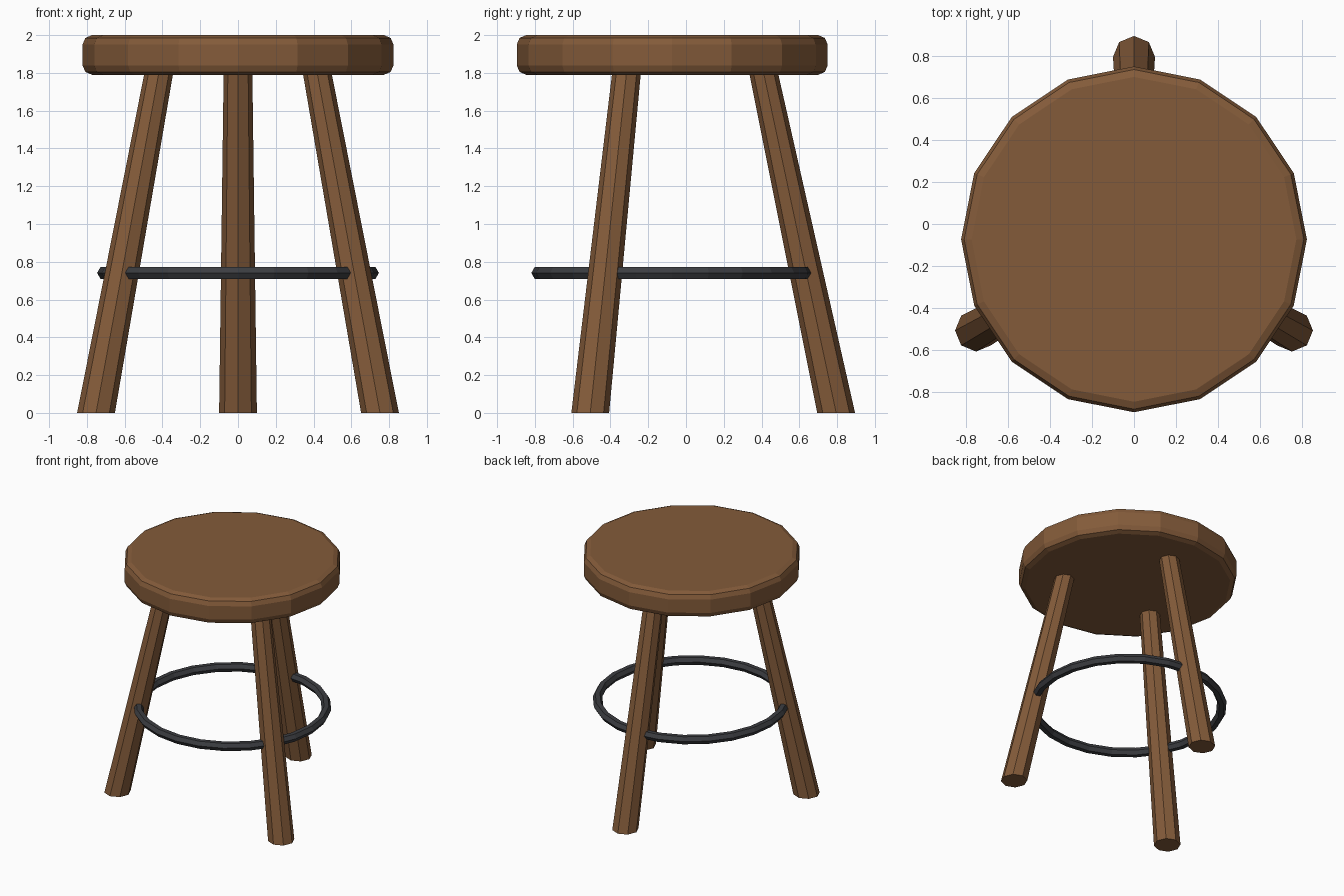
import bpy
from math import cos, sin, pi, radians

if "Cube" in bpy.data.objects:
    bpy.data.objects.remove(bpy.data.objects["Cube"])

CY = -0.073  # y of the stool's axis


def material(name, rgb):
    m = bpy.data.materials.new(name)
    m.diffuse_color = (*rgb, 1)
    m.use_nodes = True
    m.node_tree.nodes["Principled BSDF"].inputs["Base Color"].default_value = m.diffuse_color
    return m


def loft(name, rings, sides, mat):
    """Capped solid through horizontal polygons given as (x, y, z, radius)."""
    verts = [(x + r * cos(2 * pi * i / sides), y + r * sin(2 * pi * i / sides), z)
             for x, y, z, r in rings for i in range(sides)]
    faces = [(k * sides + i, k * sides + (i + 1) % sides,
              (k + 1) * sides + (i + 1) % sides, (k + 1) * sides + i)
             for k in range(len(rings) - 1) for i in range(sides)]
    faces.append(tuple(reversed(range(sides))))
    faces.append(tuple(range(len(verts) - sides, len(verts))))
    mesh = bpy.data.meshes.new(name)
    mesh.from_pydata(verts, [], faces)
    mesh.materials.append(mat)
    ob = bpy.data.objects.new(name, mesh)
    bpy.context.collection.objects.link(ob)
    return ob


wood = material("wood", (0.23, 0.105, 0.042))
iron = material("iron", (0.045, 0.047, 0.053))

# Round seat with bevelled rims
R, B, LOW, TOP = 0.823, 0.05, 1.79, 2.0
rim = [(R - B, 0), (R - 0.3 * B, 0.3 * B), (R, B)]
profile = [(r, LOW + h) for r, h in rim] + [(r, TOP - h) for r, h in reversed(rim)]
loft("seat", [(0, CY, z, r) for r, z in profile], 16, wood)

# Three splayed, tapered legs
for name, deg in (("back_leg", 90), ("left_leg", 210), ("right_leg", 330)):
    a = radians(deg)
    loft(name, [(d * cos(a), CY + d * sin(a), z, r)
                for d, z, r in ((0.868, 0, 0.1), (0.484, 1.8, 0.076))], 8, wood)

# Footrest ring
bpy.ops.mesh.primitive_torus_add(location=(0, CY, 0.741), major_radius=0.71,
                                 minor_radius=0.036, major_segments=24, minor_segments=6)
ring = bpy.context.object
ring.name = "footrest_ring"
ring.data.materials.append(iron)
for p in ring.data.polygons:
    p.use_smooth = False
